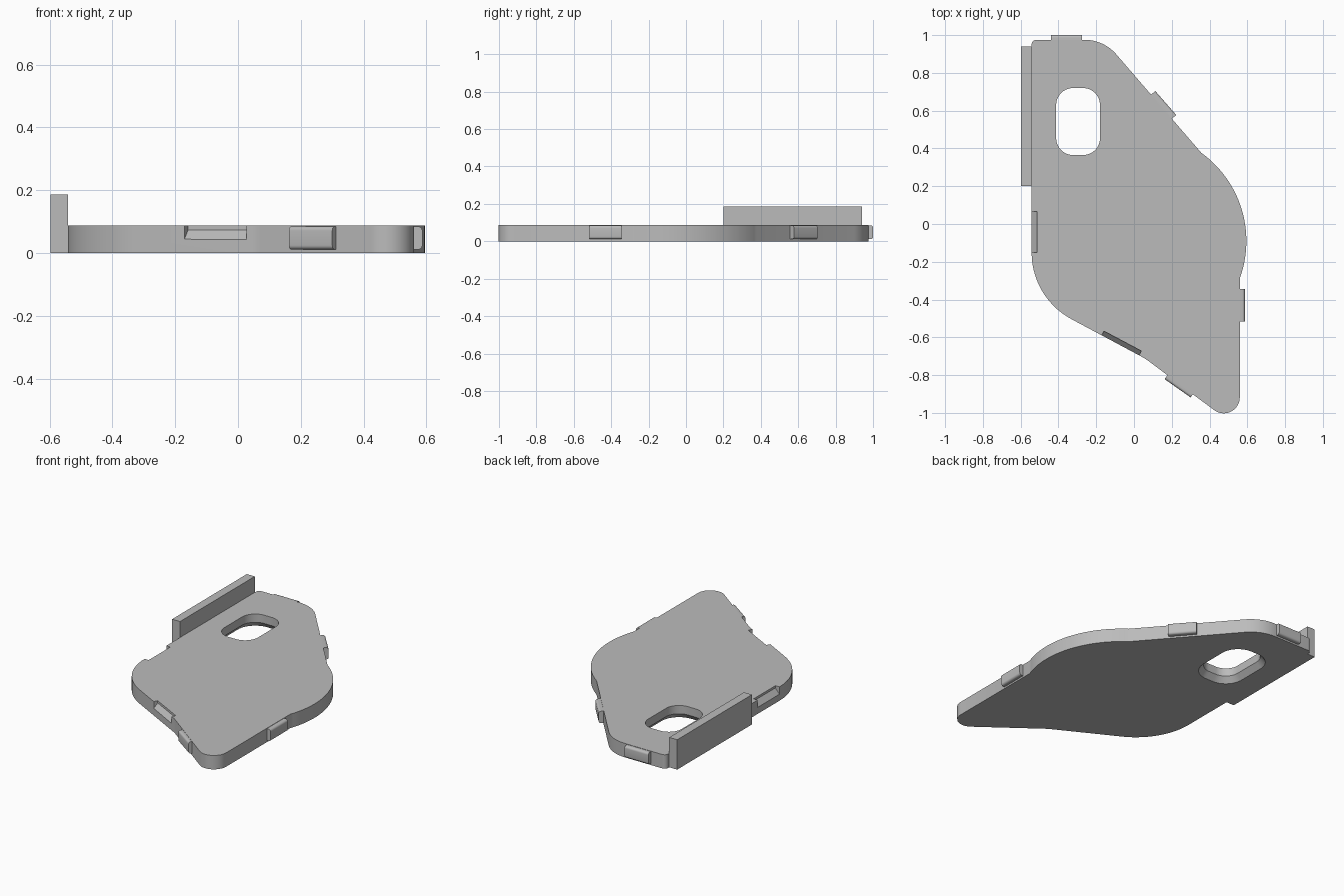
import bpy, bmesh
from math import cos, sin, tan, radians
from mathutils import Vector

cube = bpy.data.objects.get("Cube")
if cube:
    bpy.data.objects.remove(cube, do_unlink=True)

THICK = 0.087

grey = bpy.data.materials.new("matte_grey")
grey.use_nodes = True
grey.diffuse_color = (0.5, 0.5, 0.5, 1)
grey.node_tree.nodes["Principled BSDF"].inputs["Base Color"].default_value = (0.5, 0.5, 0.5, 1)


def loft(name, rings, smooth=True):
    """Closed solid through rings of 3D points, capped at both ends."""
    bm = bmesh.new()
    loops = [[bm.verts.new(p) for p in ring] for ring in rings]
    n = len(loops[0])
    for low, high in zip(loops, loops[1:]):
        for i in range(n):
            j = (i + 1) % n
            bm.faces.new((low[i], low[j], high[j], high[i]))
    bm.faces.new(loops[0][::-1])
    bm.faces.new(loops[-1])
    bmesh.ops.recalc_face_normals(bm, faces=bm.faces)
    mesh = bpy.data.meshes.new(name)
    bm.to_mesh(mesh)
    bm.free()
    mesh.materials.append(grey)
    obj = bpy.data.objects.new(name, mesh)
    bpy.context.collection.objects.link(obj)
    if smooth:
        smooth_sides(obj)
    return obj


def smooth_sides(obj):
    bpy.ops.object.select_all(action="DESELECT")
    obj.select_set(True)
    bpy.context.view_layer.objects.active = obj
    bpy.ops.object.shade_smooth_by_angle(angle=radians(25))


def rounded(corners, steps=14):
    """Outline with each corner (x, y, radius) replaced by a tangent arc."""
    points = []
    for i, (x, y, r) in enumerate(corners):
        p = Vector((x, y))
        if r == 0:
            points.append(p)
            continue
        u = (Vector(corners[i - 1][:2]) - p).normalized()
        v = (Vector(corners[(i + 1) % len(corners)][:2]) - p).normalized()
        half = u.angle(v) / 2
        centre = p + (u + v).normalized() * (r / sin(half))
        a = p + u * (r / tan(half)) - centre
        b = p + v * (r / tan(half)) - centre
        sweep = a.angle_signed(b)
        for k in range(steps + 1):
            t = -sweep * k / steps
            points.append(centre + Vector((a.x * cos(t) - a.y * sin(t),
                                           a.x * sin(t) + a.y * cos(t))))
    return points


def at_height(points, z):
    return [(p.x, p.y, z) for p in points]


def along_edge(name, a, b, profile):
    """Sweep an (outward, height) profile along the plate edge from a to b."""
    a, b = Vector(a), Vector(b)
    d = (b - a).normalized()
    out = Vector((d.y, -d.x))
    return loft(name, [[(*(p + out * o), z) for o, z in profile] for p in (a, b)])


def cut(target, cutter):
    mod = target.modifiers.new("cut", "BOOLEAN")
    mod.object = cutter
    mod.operation = "DIFFERENCE"
    mod.solver = "EXACT"
    bpy.context.view_layer.objects.active = target
    bpy.ops.object.modifier_apply(modifier=mod.name)
    bpy.data.objects.remove(cutter, do_unlink=True)


# Plate: bulging right side, rounded corners elsewhere
bulge = [(0.019 + 0.576 * cos(radians(t)), -0.09 + 0.576 * sin(radians(t)), 0)
         for t in [-19.8 + 74 * k / 32 for k in range(33)]]
corners = [(0.56, -1.087, 0.085), *bulge, (-0.16, 0.975, 0.22),
           (-0.542, 0.975, 0.025), (-0.542, -0.391, 0.40), (0.06, -0.713, 0.2)]
outline = rounded(corners)
plate = loft("plate", [at_height(outline, 0), at_height(outline, THICK)], False)


# Slot through the plate, flared towards the underside
def slot(grow, z):
    x0, x1, y0, y1, r = -0.412 - grow, -0.18 + grow, 0.365 - grow, 0.72 + grow, 0.09 + grow
    return at_height(rounded([(x0, y0, r), (x1, y0, r), (x1, y1, r), (x0, y1, r)]), z)


cut(plate, loft("slot_cutter", [slot(0.04, -0.01), slot(0.03, 0), slot(0, 0.035), slot(0, 0.12)]))

# Sloped notches in the upper edge
notch = [(0.02, 0.018), (-0.028, 0.073), (-0.028, 0.12), (0.02, 0.12)]
cut(plate, along_edge("notch_cutter", (-0.172, -0.592), (0.026, -0.697), notch))
cut(plate, along_edge("notch_cutter", (-0.542, 0.065), (-0.542, -0.15), notch))
smooth_sides(plate)

# Rounded tabs standing out from the edge
R, OUT, LOW, HIGH = 0.014, 0.026, 0.011, 0.085
tab = [(-0.02, LOW)]
for z, start in ((LOW + R, -90), (HIGH - R, 0)):
    for k in range(6):
        t = radians(start + 18 * k)
        tab.append((OUT - R + R * cos(t), z + R * sin(t)))
tab.append((-0.02, HIGH))
along_edge("back_tab", (-0.275, 0.975), (-0.44, 0.975), tab)
along_edge("back_diagonal_tab", (0.204, 0.56), (0.093, 0.687), tab)
along_edge("side_tab", (0.561, -0.515), (0.561, -0.345), tab)
along_edge("front_tab", (0.177, -0.8), (0.315, -0.897), tab)

# Upright wall along the right edge
wall = [Vector(p) for p in ((-0.597, 0.2), (-0.542, 0.2), (-0.542, 0.94), (-0.597, 0.94))]
loft("side_wall", [at_height(wall, 0), at_height(wall, 0.187)], False)
